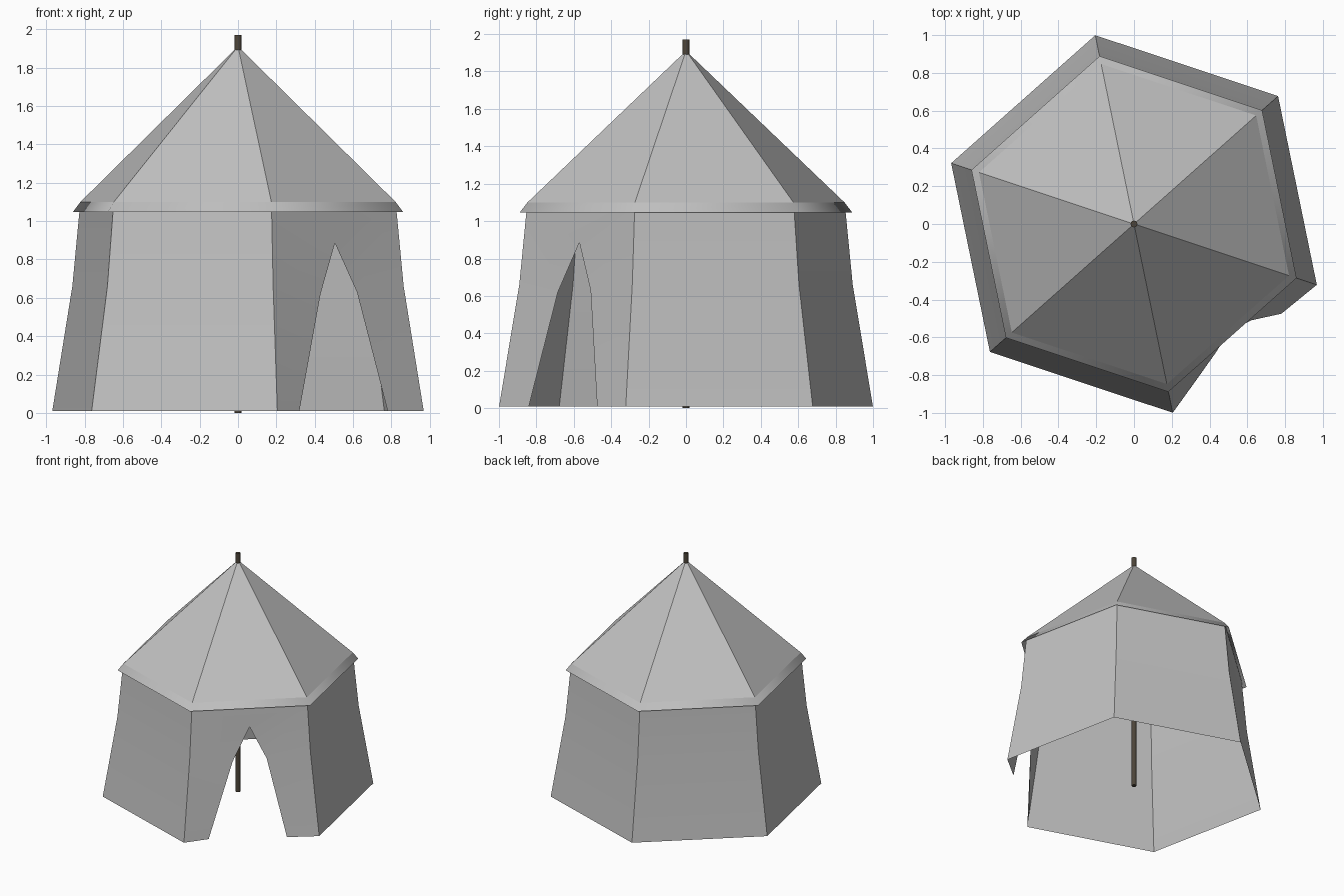
import bpy
import bmesh
import math
from mathutils import Vector

cube = bpy.data.objects.get("Cube")
if cube:
    bpy.data.objects.remove(cube, do_unlink=True)

SIDES = 6
TURN = math.radians(-78.4)


def material(name, color):
    mat = bpy.data.materials.new(name)
    mat.use_nodes = True
    mat.diffuse_color = (*color, 1)
    bsdf = mat.node_tree.nodes["Principled BSDF"]
    bsdf.inputs["Base Color"].default_value = (*color, 1)
    bsdf.inputs["Roughness"].default_value = 0.9
    return mat


def ring(bm, radius, z):
    """Six corner vertices, the first at the left edge of the door panel."""
    angles = [TURN + i * math.tau / SIDES for i in range(SIDES)]
    return [bm.verts.new((radius * math.cos(a), radius * math.sin(a), z)) for a in angles]


def band(bm, lower, upper, start=0):
    for i in range(start, SIDES):
        j = (i + 1) % SIDES
        bm.faces.new((lower[i], lower[j], upper[j], upper[i]))


def finish(bm, name, mat, angle):
    mesh = bpy.data.meshes.new(name)
    bm.to_mesh(mesh)
    bm.free()
    obj = bpy.data.objects.new(name, mesh)
    bpy.context.collection.objects.link(obj)
    mesh.materials.append(mat)
    bpy.ops.object.select_all(action="DESELECT")
    obj.select_set(True)
    bpy.context.view_layer.objects.active = obj
    bpy.ops.object.shade_smooth_by_angle(angle=math.radians(angle))
    return obj


canvas = material("grey canvas", (0.53, 0.53, 0.53))
wood = material("dark wood", (0.075, 0.06, 0.042))

# Walls: five plain panels, flared towards the ground
bm = bmesh.new()
low, mid, top = ring(bm, 1.02, 0.01), ring(bm, 0.91, 0.66), ring(bm, 0.867, 1.09)
band(bm, low, mid, start=1)
band(bm, mid, top, start=1)

# Door panel: two flaps parted below a pointed opening
left_low, left_mid, peak, right_mid, right_low = [bm.verts.new(p) for p in (
    (0.32, -0.84, 0.01), (0.43, -0.685, 0.62), (0.505, -0.57, 0.885),
    (0.62, -0.51, 0.63), (0.78, -0.475, 0.01))]
for face in ((low[0], left_low, left_mid, mid[0]),
             (mid[0], left_mid, peak, top[0]),
             (peak, top[1], top[0]),
             (right_mid, mid[1], top[1], peak),
             (right_low, low[1], mid[1], right_mid)):
    bm.faces.new(face)
finish(bm, "tent_walls", canvas, 30)

# Roof: six flat slopes meeting at the pole
bm = bmesh.new()
rim = ring(bm, 0.865, 1.10)
apex = bm.verts.new((0, 0, 1.91))
for i in range(SIDES):
    bm.faces.new((rim[i], rim[(i + 1) % SIDES], apex))
finish(bm, "tent_roof", canvas, 30)

# Brim: softly shaded overhang round the eaves
bm = bmesh.new()
band(bm, ring(bm, 0.907, 1.047), ring(bm, 0.865, 1.10))
finish(bm, "roof_brim", canvas, 80)

# Centre pole, from the ground to above the roof
bm = bmesh.new()
bmesh.ops.create_cone(bm, cap_ends=True, segments=12, radius1=0.018, radius2=0.018, depth=1.97)
bmesh.ops.translate(bm, verts=bm.verts, vec=Vector((0, 0, 0.985)))
finish(bm, "centre_pole", wood, 40)
